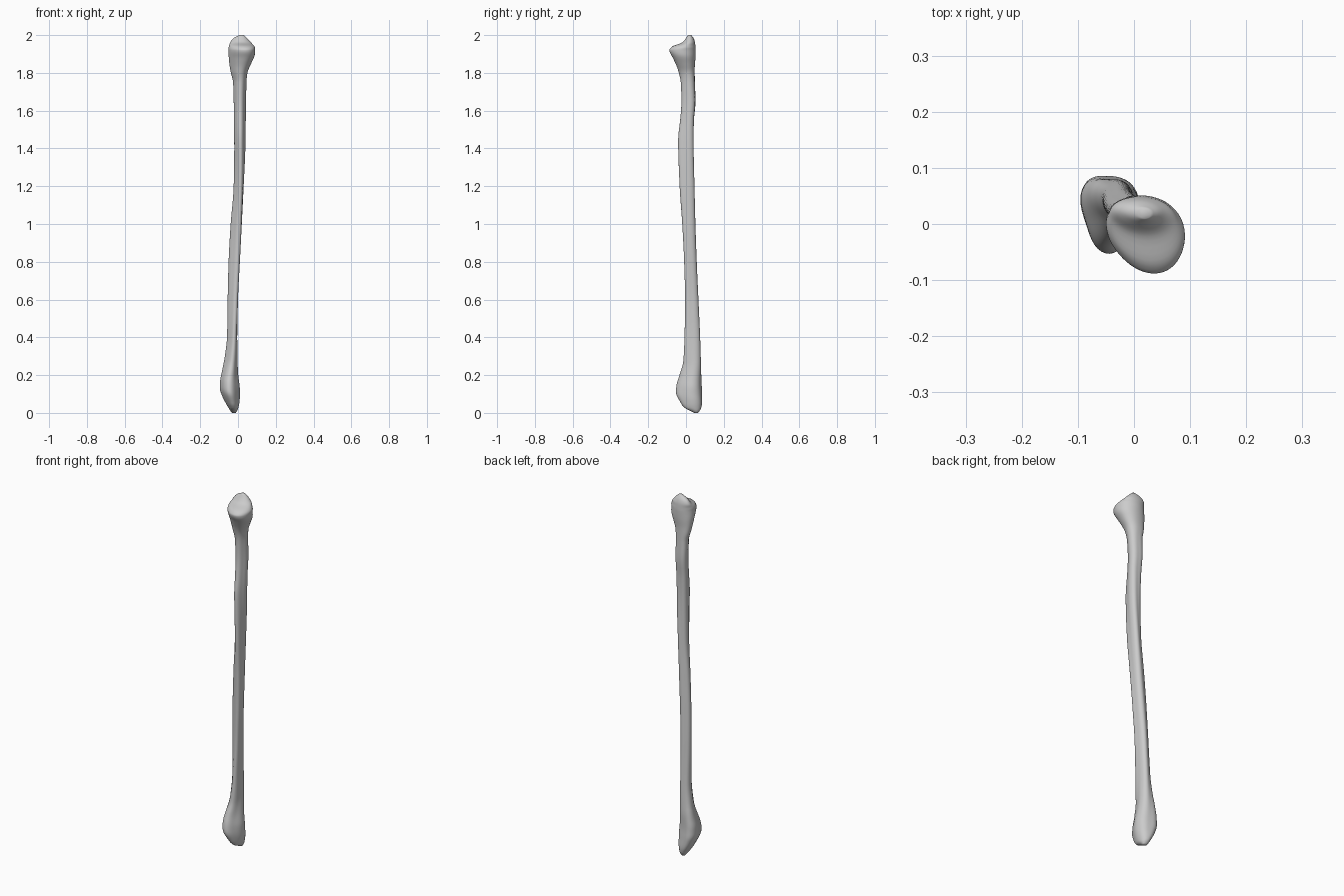
import bpy, bmesh, math

if "Cube" in bpy.data.objects:
    bpy.data.objects.remove(bpy.data.objects["Cube"])

# Side-to-side outline: z, x min, x max
FRONT = [(0.0, -.032, -.012), (.015, -.043, -.002), (.04, -.058, .005), (.08, -.080, .010),
         (.13, -.096, .010), (.17, -.095, .005), (.22, -.085, 0), (.30, -.070, -.003),
         (.40, -.058, -.004), (.60, -.055, 0), (.80, -.050, .010), (1.0, -.039, .020),
         (1.2, -.023, .030), (1.4, -.020, .039), (1.6, -.022, .042), (1.75, -.026, .045),
         (1.8, -.038, .050), (1.85, -.046, .070), (1.90, -.050, .090), (1.93, -.050, .091),
         (1.955, -.044, .075), (1.975, -.033, .056), (1.99, -.015, .042), (2.0, .008, .030)]
# Front-to-back outline: z, y min, y max
SIDE = [(0.0, .045, .063), (.01, .025, .072), (.025, -.005, .080), (.06, -.032, .086),
        (.11, -.054, .086), (.15, -.050, .083), (.20, -.035, .081), (.27, -.015, .079),
        (.40, -.008, .075), (.60, -.005, .066), (.80, -.010, .057), (1.0, -.020, .050),
        (1.2, -.034, .045), (1.45, -.042, .040), (1.55, -.031, .042), (1.65, -.024, .051),
        (1.75, -.028, .047), (1.82, -.044, .046), (1.88, -.070, .050), (1.92, -.089, .051),
        (1.94, -.073, .050), (1.96, -.022, .048), (1.98, -.003, .042), (2.0, .010, .028)]
# Cross-section character: z, ridge angle, triangularity, diagonal lean
SHAPE = [(0, -95, .04, -.1), (.12, -97, .11, -.05), (.35, -70, .11, -.15),
         (.7, -55, .12, -.2), (1.1, -65, .12, -.15), (1.45, -85, .13, -.05),
         (1.7, -90, .11, -.1), (1.9, -75, .04, -.18), (2, -80, .02, -.1)]


def sample(table, z):
    """Monotone cubic interpolation of every column at height z."""
    i = 0
    while i < len(table) - 2 and z > table[i + 1][0]:
        i += 1
    h = table[i + 1][0] - table[i][0]
    t = min(max((z - table[i][0]) / h, 0), 1)

    def slope(k, c):
        def d(j):
            return (table[j + 1][c] - table[j][c]) / (table[j + 1][0] - table[j][0])
        if k == 0:
            return d(0)
        if k == len(table) - 1:
            return d(k - 1)
        a, b = d(k - 1), d(k)
        return 2 * a * b / (a + b) if a * b > 0 else 0

    return [(2*t**3 - 3*t**2 + 1) * table[i][c] + (t**3 - 2*t**2 + t) * h * slope(i, c)
            + (3*t**2 - 2*t**3) * table[i + 1][c] + (t**3 - t**2) * h * slope(i + 1, c)
            for c in range(1, len(table[0]))]


def section(z, n=48):
    """Rounded, leaning triangle fitted between the two outlines."""
    x0, x1 = sample(FRONT, z)
    y0, y1 = sample(SIDE, z)
    angle, tri, lean = sample(SHAPE, z)
    pts = []
    for k in range(n):
        t = 2 * math.pi * k / n
        r = 1 + tri * math.cos(3 * (t - math.radians(angle)))
        x, y = r * math.cos(t), r * math.sin(t)
        pts.append((x, y + lean * x))
    ax, bx = min(p[0] for p in pts), max(p[0] for p in pts)
    ay, by = min(p[1] for p in pts), max(p[1] for p in pts)
    return [(x0 + (x - ax) / (bx - ax) * (x1 - x0),
             y0 + (y - ay) / (by - ay) * (y1 - y0), z) for x, y in pts]


# Levels are packed closely at the two rounded ends
levels = ([.004 * i for i in range(10)] + [.04 + .012 * i for i in range(20)]
          + [.28 + .03 * i for i in range(49)] + [1.75 + .01 * i for i in range(17)]
          + [1.92 + .004 * i for i in range(21)])

# Long bone: one loft from the lower knob through the shaft to the head
bm = bmesh.new()
rings = [[bm.verts.new(p) for p in section(z)] for z in levels]
for a, b in zip(rings, rings[1:]):
    for k in range(len(a)):
        m = (k + 1) % len(a)
        bm.faces.new((a[k], a[m], b[m], b[k]))
bm.faces.new(rings[0][::-1])
bm.faces.new(rings[-1])

# Soften the loft a little
for _ in range(2):
    bmesh.ops.smooth_vert(bm, verts=[v for r in rings[1:-1] for v in r], factor=.4,
                          use_axis_x=True, use_axis_y=True, use_axis_z=False)
mesh = bpy.data.meshes.new("long_bone")
bm.to_mesh(mesh)
bm.free()
bone = bpy.data.objects.new("long_bone", mesh)
bpy.context.collection.objects.link(bone)
for p in mesh.polygons:
    p.use_smooth = True
